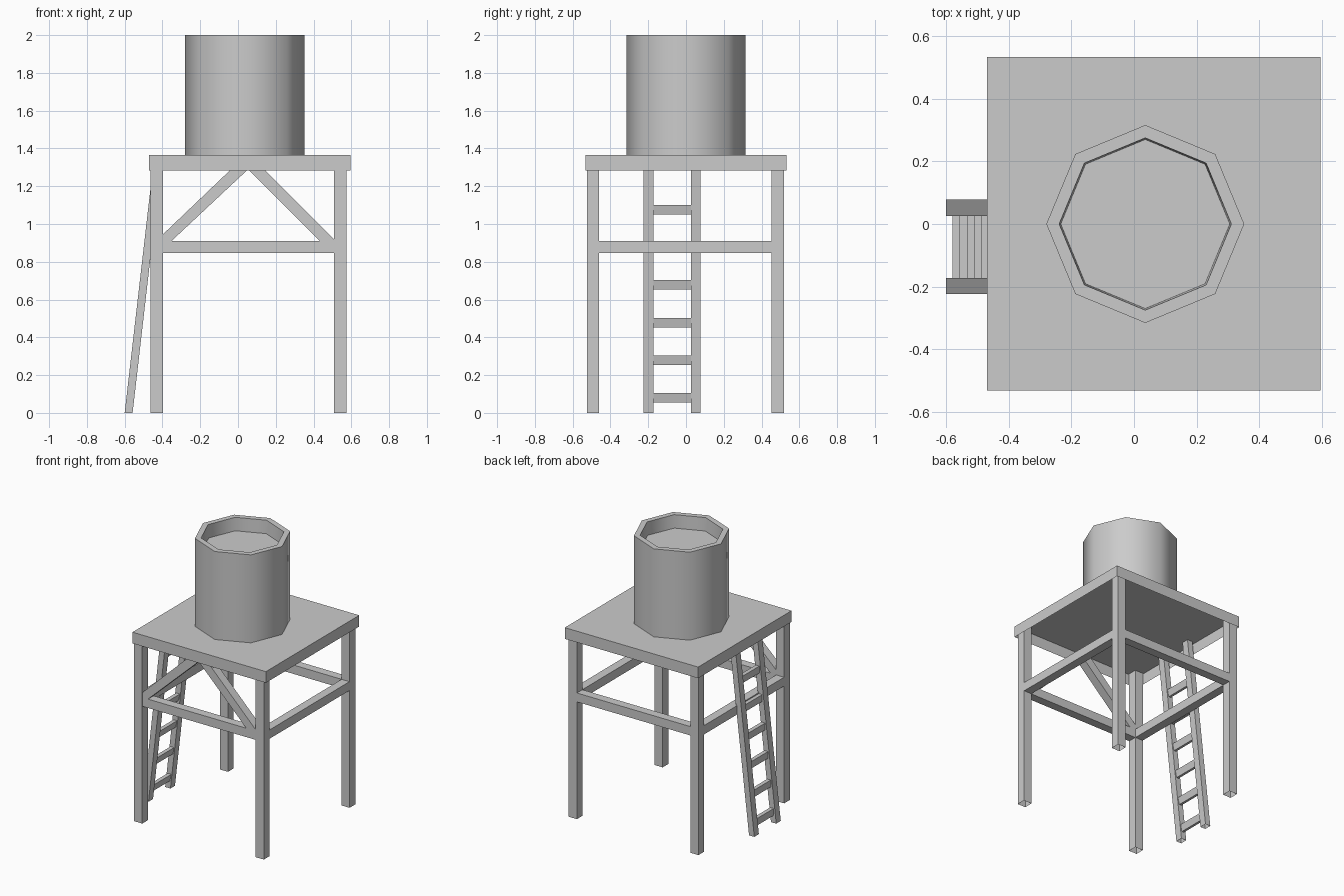
import bpy, bmesh, math
from mathutils import Vector

if "Cube" in bpy.data.objects:
    bpy.data.objects.remove(bpy.data.objects["Cube"], do_unlink=True)

grey = bpy.data.materials.new("plain grey")
grey.use_nodes = True
GREY = (0.6, 0.6, 0.6, 1)
grey.diffuse_color = GREY
grey.node_tree.nodes["Principled BSDF"].inputs["Base Color"].default_value = GREY

DECK_LOW, DECK_TOP = 1.284, 1.365
UNDER = DECK_TOP - 0.001    # posts run up inside the hollow deck


def finish(name, bm):
    mesh = bpy.data.meshes.new(name)
    bm.to_mesh(mesh)
    bm.free()
    mesh.materials.append(grey)
    obj = bpy.data.objects.new(name, mesh)
    bpy.context.scene.collection.objects.link(obj)
    return obj


def slab(name, outline, y0, y1, open_bottom=False):
    """Extrude an (x, z) outline from y0 to y1."""
    bm = bmesh.new()
    face = bm.faces.new([bm.verts.new((x, y0, z)) for x, z in outline])
    new = bmesh.ops.extrude_face_region(bm, geom=[face])["geom"]
    verts = [v for v in new if isinstance(v, bmesh.types.BMVert)]
    bmesh.ops.translate(bm, verts=verts, vec=Vector((0, y1 - y0, 0)))
    bmesh.ops.recalc_face_normals(bm, faces=bm.faces)
    if open_bottom:
        low = [f for f in bm.faces if f.normal.z < -0.99]
        bmesh.ops.delete(bm, geom=low, context='FACES_ONLY')
    return finish(name, bm)


def box(name, x0, x1, y0, y1, z0, z1, open_bottom=False):
    return slab(name, [(x0, z0), (x1, z0), (x1, z1), (x0, z1)], y0, y1, open_bottom)


# Deck, hollow underneath
box("deck", -0.47, 0.595, -0.532, 0.533, DECK_LOW, DECK_TOP, True)

# Legs, hollow at the foot
LEG = 0.0325
LEG_X = {"right": -0.43, "left": 0.541}
LEG_Y = {"front": -0.492, "back": 0.486}
for side, x in LEG_X.items():
    for end, y in LEG_Y.items():
        box(f"{end}_{side}_leg", x - LEG, x + LEG, y - LEG, y + LEG, 0, UNDER, True)

# Square horizontal beams between the legs
HALF, BEAM_LOW, BEAM_TOP = 0.0315, 0.846, 0.91
for end, y in LEG_Y.items():
    box(f"{end}_beam", LEG_X["right"] + LEG, LEG_X["left"] - LEG,
        y - HALF, y + HALF, BEAM_LOW, BEAM_TOP)
for side, x in LEG_X.items():
    box(f"{side}_beam", x - HALF, x + HALF, LEG_Y["front"] + LEG,
        LEG_Y["back"] - LEG, BEAM_LOW, BEAM_TOP)

# Diagonal braces on the front, meeting inside the deck:
# foot on beam, leg face, height on leg
APEX = 0.053
for side, foot, leg, high in (("right", -0.352, -0.3975, 0.945),
                              ("left", 0.432, 0.5085, 0.918)):
    slab(f"{side}_brace", [(foot, BEAM_TOP), (leg, BEAM_TOP), (leg, high),
                           (APEX - math.copysign(0.012, leg) * -1, UNDER),
                           (APEX, UNDER), (APEX, 1.289)],
         LEG_Y["front"] - HALF, LEG_Y["front"] + HALF)

# Leaning ladder
LEAN = 0.115
top = UNDER * LEAN
for side, y in (("front", -0.198), ("back", 0.052)):
    slab(f"{side}_ladder_rail",
         [(-0.6, 0), (-0.558, 0), (top - 0.558, UNDER), (top - 0.6, UNDER)],
         y - 0.026, y + 0.026, True)

# Rungs, slightly narrower underneath
for i in range(6):
    z = 0.079 + 0.1995 * i
    x = -0.58 + 0.1995 * i * LEAN
    slab(f"ladder_rung_{i + 1}",
         [(x, z - 0.025), (x + 0.018, z - 0.025), (x + 0.029, z + 0.025), (x, z + 0.025)],
         -0.172, 0.026)

# Eight-sided open tank standing on the deck
bm = bmesh.new()
SIDES = 8
profile = [(0.316, DECK_TOP), (0.316, 2.0), (0.275, 2.0), (0.27, 1.905)]
rings = []
for radius, z in profile:
    angles = [math.tau * i / SIDES for i in range(SIDES)]
    rings.append([bm.verts.new((0.036 + radius * math.cos(a), radius * math.sin(a), z))
                  for a in angles])
for low, high in zip(rings, rings[1:]):
    for i in range(SIDES):
        j = (i + 1) % SIDES
        bm.faces.new((low[i], low[j], high[j], high[i]))
bm.faces.new(rings[-1])
tank = finish("tank", bm)

bpy.ops.object.select_all(action='DESELECT')
tank.select_set(True)
bpy.context.view_layer.objects.active = tank
bpy.ops.object.shade_smooth_by_angle(angle=math.radians(50))
